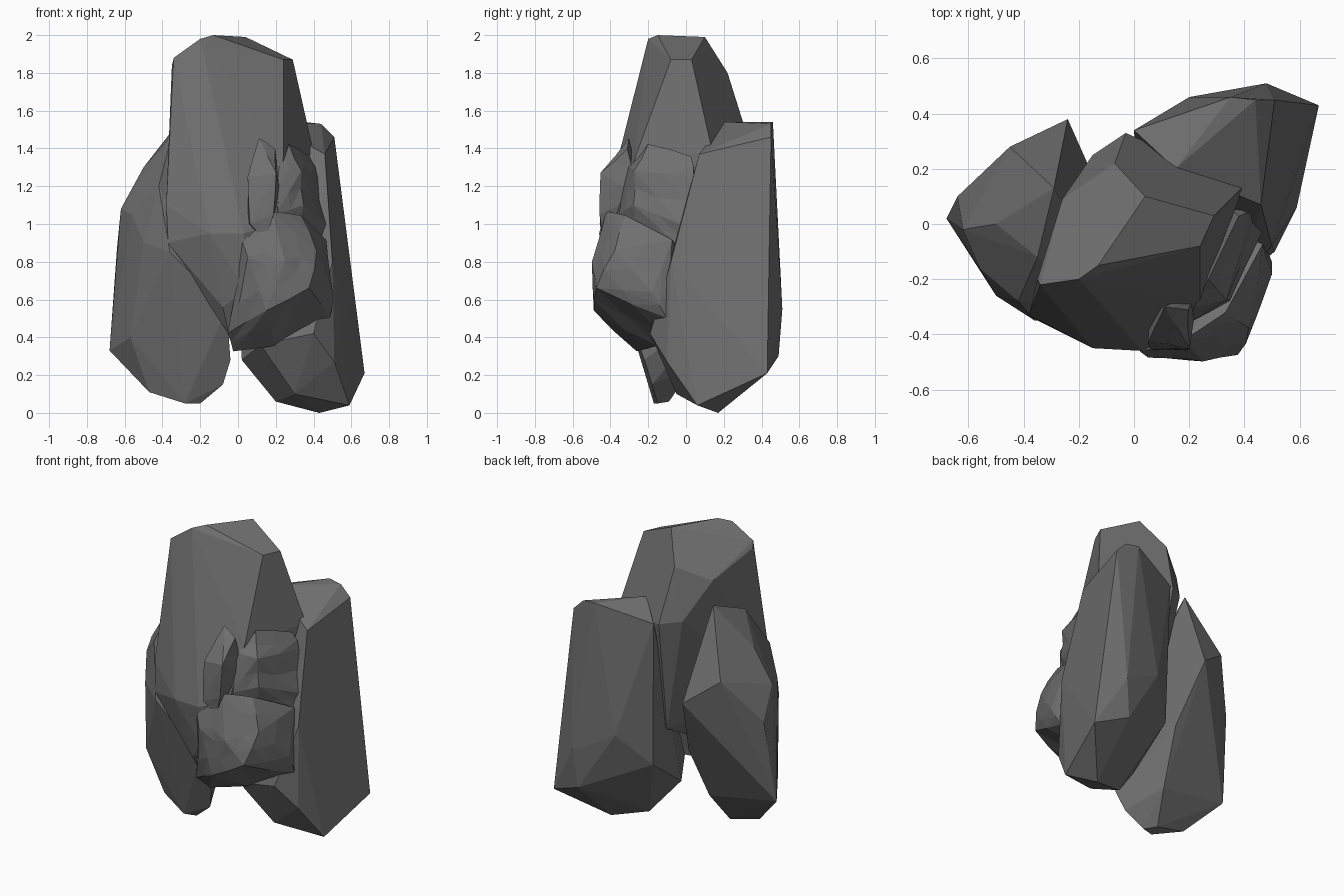
import bpy
import bmesh
import random

random.seed(4)

default_cube = bpy.data.objects.get("Cube")
if default_cube:
    bpy.data.objects.remove(default_cube, do_unlink=True)


def make_material(name, value):
    material = bpy.data.materials.new(name)
    material.use_nodes = True
    colour = (value, value, value, 1)
    material.diffuse_color = colour
    shader = material.node_tree.nodes["Principled BSDF"]
    shader.inputs["Base Color"].default_value = colour
    shader.inputs["Roughness"].default_value = 0.9
    return material


stone = make_material("dark grey stone", 0.16)


def chipped_rock(name, corners, roughness=0):
    """Wrap a convex stone around its corners and optionally chip its surface."""
    bm = bmesh.new()
    for corner in corners:
        bm.verts.new(corner)
    bmesh.ops.convex_hull(bm, input=bm.verts[:], use_existing_faces=False)
    loose = [v for v in bm.verts if not v.link_faces]
    bmesh.ops.delete(bm, geom=loose, context="VERTS")
    if roughness:
        # Small uneven facets, pushed in or out along the surface
        bmesh.ops.subdivide_edges(bm, edges=bm.edges[:], cuts=1, use_grid_fill=True)
        bmesh.ops.triangulate(bm, faces=bm.faces[:])
        bm.normal_update()
        offsets = [v.normal * random.uniform(-roughness, roughness) for v in bm.verts]
        for vertex, offset in zip(bm.verts, offsets):
            vertex.co += offset
    else:
        # Merge nearly level triangles into broad cleaved facets
        bmesh.ops.dissolve_limit(bm, angle_limit=0.06, verts=bm.verts[:], edges=bm.edges[:])
    bmesh.ops.recalc_face_normals(bm, faces=bm.faces[:])
    mesh = bpy.data.meshes.new(name)
    bm.to_mesh(mesh)
    bm.free()
    mesh.materials.append(stone)
    rock = bpy.data.objects.new(name, mesh)
    bpy.context.scene.collection.objects.link(rock)


# Tall central stone with a slanted top, its front sloping out to a swollen middle
chipped_rock("tall_stone", [
    (-.2, -.2, 1.98), (-.13, -.15, 2), (.04, .1, 1.99), (.29, .03, 1.87),
    (.24, -.08, 1.87), (-.34, -.22, 1.88), (-.35, -.2, 1.84), (-.26, .09, 1.71),
    (-.07, .22, 1.8), (-.15, .25, 1.47), (-.03, .33, 1.45), (.4, .14, 1.38),
    (.24, -.27, 1.35), (-.33, -.28, 1.4), (-.37, -.34, .9), (-.38, -.33, 1.1),
    (-.15, -.45, .95), (.03, -.46, .95), (.2, -.38, 1), (-.08, -.37, .56),
    (.04, -.42, .65), (.3, .1, .8), (0, .2, .7), (-.05, -.3, .42),
])

# Leaning slab on the model's right
chipped_rock("right_slab", [
    (-.29, .13, 1.57), (-.35, -.12, 1.47), (-.5, 0, 1.3), (-.42, -.28, 1.2),
    (-.62, -.02, 1.08), (-.64, .1, .88), (-.45, .28, 1.16), (-.24, .38, 1),
    (-.16, .2, .6), (-.68, .02, .33), (-.67, .04, .42), (-.47, -.1, .11),
    (-.28, -.17, .05), (-.2, -.15, .05), (-.26, -.09, .06), (-.08, -.18, .15),
    (-.04, -.22, .28), (-.2, .04, .25), (-.5, -.26, .9), (-.56, -.16, 1.05),
    (-.36, -.35, .85), (-.06, -.32, .55), (-.57, -.15, .4),
])

# Upright slab at the rear on the model's left
chipped_rock("rear_slab", [
    (0, .34, 1.45), (.35, .46, 1.54), (.44, .45, 1.53), (.51, .45, 1.46),
    (.46, .07, 1.37), (.15, .2, 1.54), (.67, .43, .21), (.59, .06, .04),
    (.43, .17, 0), (.2, .1, .06), (.02, .02, .28), (.3, -.05, .1),
    (.48, .51, .55), (.45, .49, .3), (.2, .46, .7), (.02, .32, .5),
    (.51, -.1, .27), (.5, -.08, .8), (.12, -.16, .36), (.4, -.19, .42),
])

# Bulging boulder low on the front
chipped_rock("front_boulder", [
    (-.06, -.36, .42), (-.03, -.26, .32), (.15, -.49, .54), (.38, -.48, .66),
    (.08, -.49, .75), (.25, -.5, .8), (.03, -.46, .9), (.18, -.42, 1.06),
    (.33, -.32, 1.04), (.42, -.38, .86), (.5, -.18, .64), (.49, -.1, .5),
    (.2, -.15, .35), (.3, 0, .8), (.47, -.07, .92), (.45, -.06, .8),
], 0.01)

# Knobbly outcrop beside the tall stone
chipped_rock("side_outcrop", [
    (.27, -.2, 1.42), (.38, .03, 1.36), (.35, -.28, 1.1), (.46, -.03, 1),
    (.2, -.36, 1.05), (.42, .04, 1.25), (.33, -.27, 1.28), (.3, .1, 1),
    (.3, -.25, .85), (.47, 0, .85), (.22, -.3, 1.3),
], 0.01)

# Sharp ridge standing out of the tall stone's front
chipped_rock("front_ridge", [
    (.11, -.3, 1.46), (.2, -.31, 1.4), (.2, -.45, 1.27), (.05, -.43, 1.25),
    (.19, -.46, 1.05), (.06, -.46, 1), (.15, -.44, .9), (.05, -.3, 1),
    (.22, -.25, 1.15),
], 0.006)
